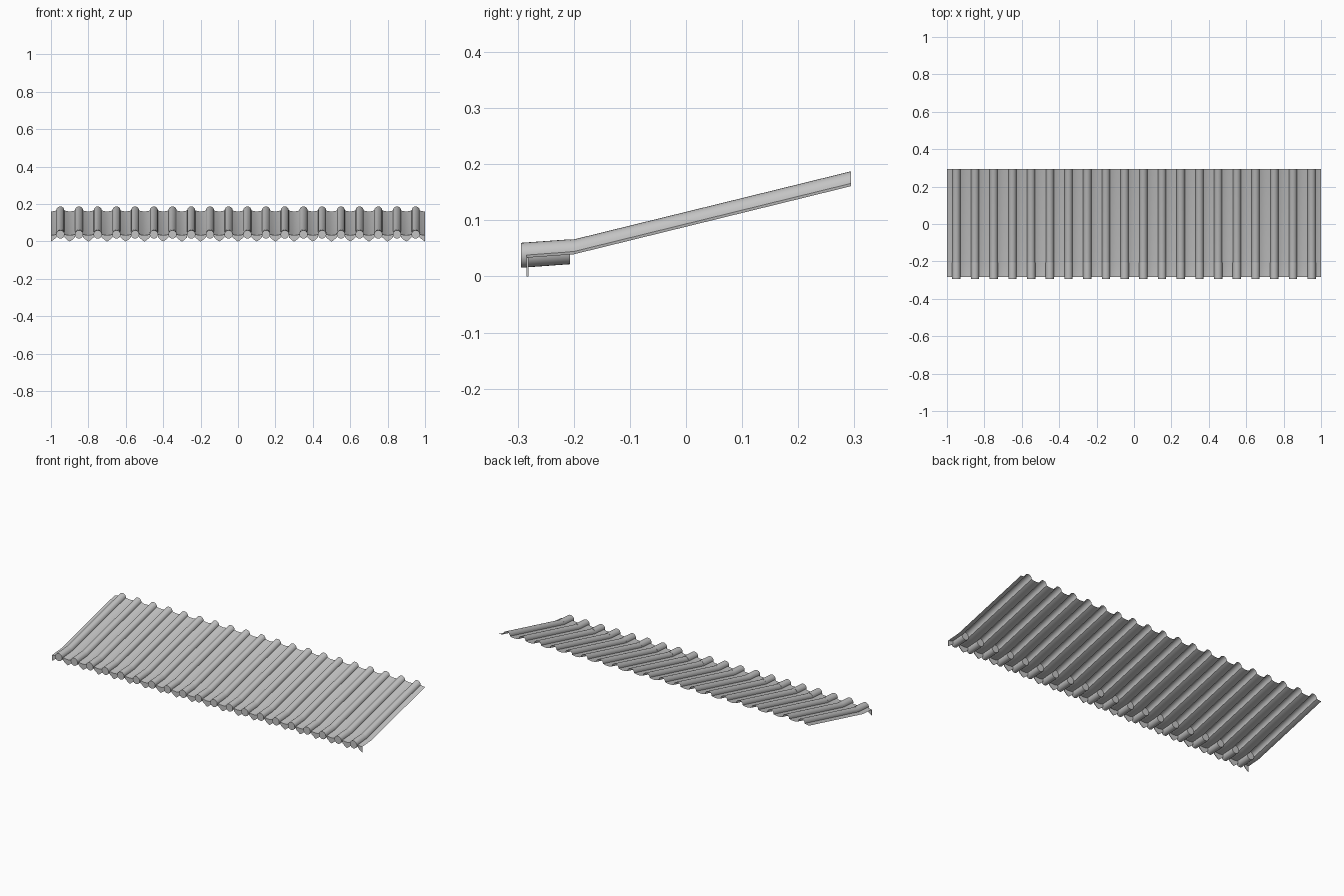
import bpy
import bmesh
import math

cube = bpy.data.objects.get("Cube")
if cube:
    bpy.data.objects.remove(cube, do_unlink=True)

COUNT = 20
PITCH = 0.1
RADIUS = 0.0215
SAG = 0.005
HALF_GAP = PITCH / 2 - RADIUS
EAVE_Y = -0.283
# Slope of the roof: (y, height of the ridge-tile axis)
PATH = [(EAVE_Y, 0.0385), (-0.2, 0.0445), (0.2945, 0.166)]

tile_grey = bpy.data.materials.new("tile grey")
tile_grey.use_nodes = True
COLOUR = (0.55, 0.55, 0.55, 1)
tile_grey.diffuse_color = COLOUR
tile_grey.node_tree.nodes["Principled BSDF"].inputs["Base Color"].default_value = COLOUR


def finish(bm, name):
    mesh = bpy.data.meshes.new(name)
    bm.to_mesh(mesh)
    bm.free()
    mesh.materials.append(tile_grey)
    obj = bpy.data.objects.new(name, mesh)
    bpy.context.collection.objects.link(obj)
    bpy.ops.object.select_all(action="DESELECT")
    obj.select_set(True)
    bpy.context.view_layer.objects.active = obj
    bpy.ops.object.shade_smooth_by_angle(angle=math.radians(40))
    return obj


def trough(x):
    return -SAG * (1 - (x / HALF_GAP) ** 2)


def tile_profile():
    """Wavy cross-section: half troughs either side of each round ridge."""
    points = [(-1, -SAG)]
    for i in range(COUNT):
        left = -1 + i * PITCH
        for k in range(1, 4):
            x = HALF_GAP * k / 4
            points.append((left + x, trough(x)))
        for k in range(13):
            a = math.pi * (1 - k / 12)
            points.append((left + PITCH / 2 + RADIUS * math.cos(a), RADIUS * math.sin(a)))
        for k in range(3, -1, -1):
            x = HALF_GAP * k / 4
            points.append((left + PITCH - x, trough(x)))
    return points


# Roof sheet swept along the slope
bm = bmesh.new()
rows = [[bm.verts.new((x, y, base + z)) for x, z in tile_profile()] for y, base in PATH]
for low, high in zip(rows, rows[1:]):
    for i in range(len(low) - 1):
        bm.faces.new((low[i], low[i + 1], high[i + 1], high[i]))
finish(bm, "roof_tiles")

# Round end tiles along the eave
bm = bmesh.new()
for i in range(COUNT):
    x = -1 + (i + 0.5) * PITCH
    rings = []
    for y, z in [(-0.2945, 0.0377), (-0.207, 0.044)]:
        ring = []
        for k in range(24):
            a = math.tau * k / 24
            ring.append(bm.verts.new((x + 0.0222 * math.cos(a), y, z + 0.0222 * math.sin(a))))
        rings.append(ring)
    front, back = rings
    for k in range(24):
        n = (k + 1) % 24
        bm.faces.new((front[k], back[k], back[n], front[n]))
    bm.faces.new(front)
    bm.faces.new(reversed(back))
bmesh.ops.recalc_face_normals(bm, faces=bm.faces)
finish(bm, "round_end_tiles")

# Pointed drip plates hanging below each trough, halved at the two ends
bm = bmesh.new()
AXIS_Z = PATH[0][1]
for i in range(COUNT + 1):
    start = 0 if i == 0 else -4
    end = 0 if i == COUNT else 4
    outline = []
    for k in range(start, end + 1):
        x = HALF_GAP * k / 4
        outline.append((x, AXIS_Z + trough(x)))
    for k in range(end, start - 1, -1):
        t = abs(k) / 4
        outline.append((HALF_GAP * k / 4, 0.022 * t ** 1.2))
    centre = -1 + i * PITCH
    front = [bm.verts.new((centre + x, EAVE_Y - 0.001, z)) for x, z in outline]
    back = [bm.verts.new((centre + x, EAVE_Y + 0.002, z)) for x, z in outline]
    bm.faces.new(front)
    bm.faces.new(reversed(back))
    for k in range(len(front)):
        n = (k + 1) % len(front)
        bm.faces.new((front[k], back[k], back[n], front[n]))
bmesh.ops.recalc_face_normals(bm, faces=bm.faces)
finish(bm, "drip_tiles")
